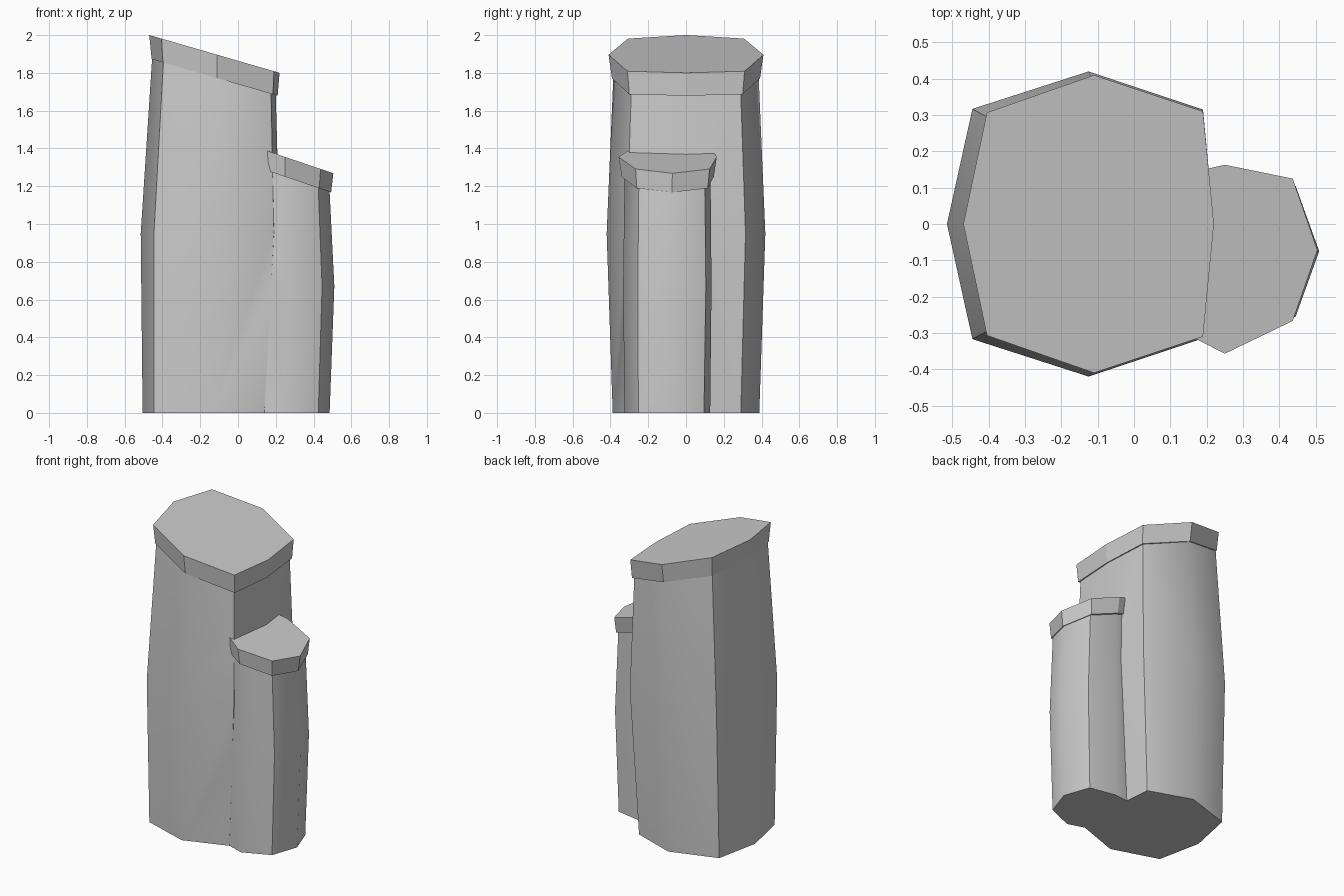
import bpy, bmesh, math

if "Cube" in bpy.data.objects:
    bpy.data.objects.remove(bpy.data.objects["Cube"])


def mirror(half):
    # complete a section that is symmetric about y = 0
    return half + [(x, -y) for x, y in reversed(half[1:-1])]


def level(z):
    return lambda x: z


def slant(z0, slope):
    return lambda x: z0 - slope * x


def loft(name, sections):
    # body rings first, last two rings form the faceted cap
    bm = bmesh.new()
    rings = [[bm.verts.new((x, y, height(x))) for x, y in pts] for pts, height in sections]
    bm.faces.new(rings[0])
    bm.faces.new(rings[-1])
    for k, (a, b) in enumerate(zip(rings, rings[1:])):
        n = len(a)
        for i in range(n):
            j = (i + 1) % n
            f = bm.faces.new((a[i], a[j], b[j], b[i]))
            f.smooth = k < 2
    bmesh.ops.recalc_face_normals(bm, faces=bm.faces[:])
    mesh = bpy.data.meshes.new(name)
    bm.to_mesh(mesh)
    bm.free()
    obj = bpy.data.objects.new(name, mesh)
    bpy.context.scene.collection.objects.link(obj)
    return obj


def crease(mesh):
    # smooth bodies with crisp corners, caps stay flat
    bm = bmesh.new()
    bm.from_mesh(mesh)
    for e in bm.edges:
        if len(e.link_faces) == 2:
            e.smooth = e.calc_face_angle(0) < math.radians(44)
    bm.to_mesh(mesh)
    bm.free()


# Tall pillar with slanted cap
tall = loft("tall_pillar", [
    (mirror([(-.505, 0), (-.445, .29), (-.14, .388), (.14, .29), (.165, 0)]), level(0)),
    (mirror([(-.515, 0), (-.445, .317), (-.125, .42), (.19, .315), (.22, 0)]), level(.95)),
    (mirror([(-.455, 0), (-.395, .29), (-.11, .385), (.175, .29), (.20, 0)]), slant(1.74, .29)),
    (mirror([(-.457, 0), (-.397, .297), (-.11, .392), (.185, .3), (.21, 0)]), slant(1.74, .29)),
    (mirror([(-.47, 0), (-.405, .307), (-.11, .41), (.19, .31), (.22, 0)]), slant(1.864, .29)),
])

# Short pillar growing out of the right side
short = loft("short_pillar", [
    ([(.485, -.075), (.425, .095), (.25, .128), (.08, .11), (.02, -.08),
      (.08, -.27), (.25, -.325), (.425, -.252)], level(0)),
    ([(.51, -.075), (.445, .105), (.26, .135), (.08, .11), (.02, -.08),
      (.08, -.28), (.26, -.333), (.445, -.255)], level(.67)),
    ([(.485, -.075), (.425, .1), (.25, .13), (.08, .11), (.03, -.08),
      (.08, -.27), (.25, -.325), (.425, -.25)], slant(1.335, .34)),
    ([(.493, -.075), (.43, .115), (.25, .147), (.07, .115), (.02, -.08),
      (.07, -.265), (.25, -.34), (.43, -.26)], slant(1.335, .34)),
    ([(.505, -.072), (.437, .125), (.25, .163), (.06, .12), (.02, -.08),
      (.06, -.26), (.25, -.357), (.437, -.267)], slant(1.44, .34)),
])

# Fuse both pillars into one solid; keep them overlapping if the union fails
mod = tall.modifiers.new("fuse", "BOOLEAN")
mod.operation = "UNION"
mod.solver = "MANIFOLD"
mod.object = short
bpy.context.view_layer.update()
fused = bpy.data.meshes.new_from_object(tall.evaluated_get(bpy.context.evaluated_depsgraph_get()))
tall.modifiers.remove(mod)
if len(fused.polygons) > len(tall.data.polygons):
    tall.data = fused
    tall.name = "twin_pillar"
    bpy.data.objects.remove(short)
else:
    crease(short.data)
crease(tall.data)
